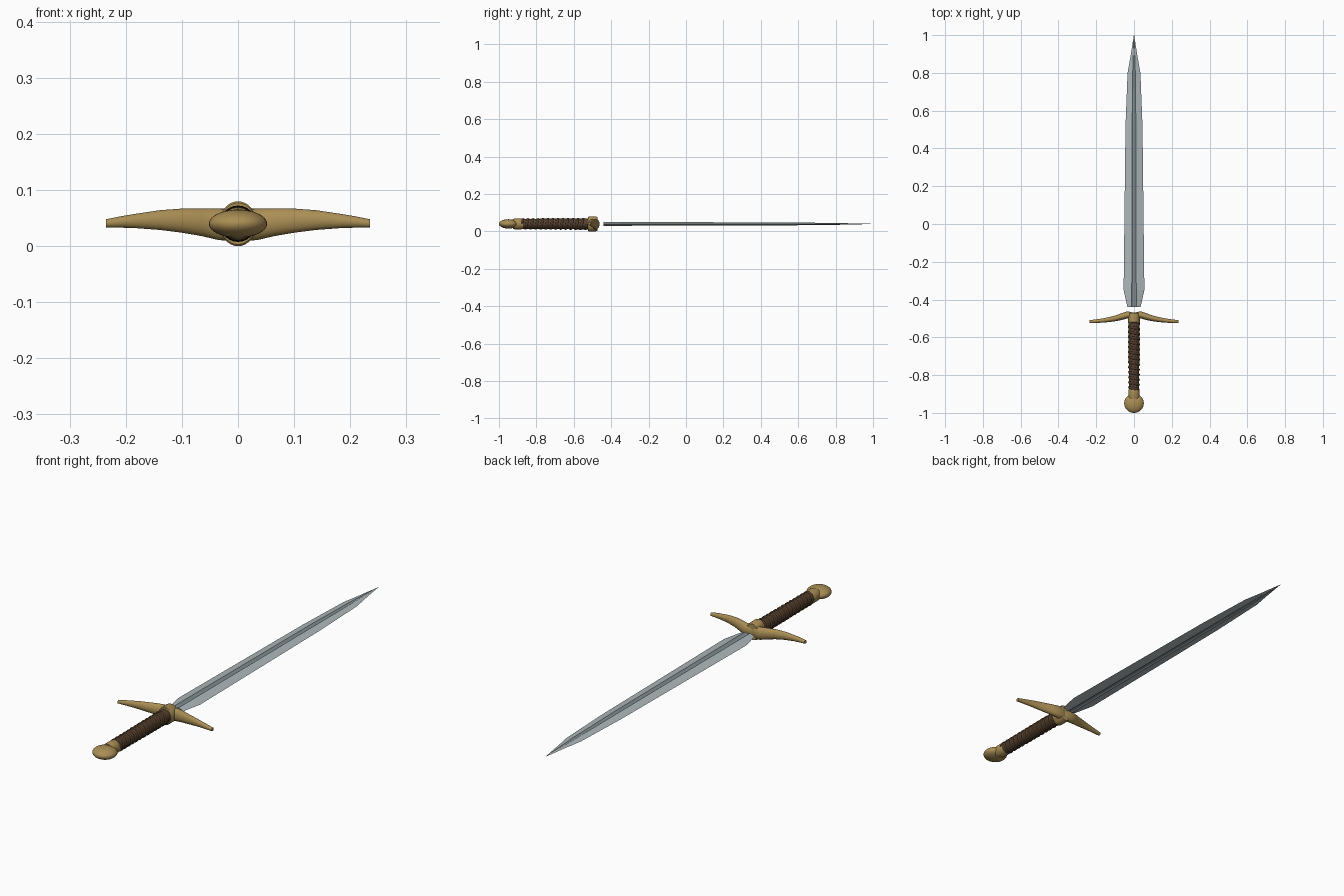
import bpy, bmesh, math
from mathutils import Vector

if "Cube" in bpy.data.objects:
    bpy.data.objects.remove(bpy.data.objects["Cube"])

ZC = 0.04  # height of the sword's long axis


def material(name, rgb):
    m = bpy.data.materials.new(name)
    m.diffuse_color = (*rgb, 1)
    m.use_nodes = True
    m.node_tree.nodes["Principled BSDF"].inputs["Base Color"].default_value = m.diffuse_color
    return m


BRASS = material("brass", (0.40, 0.27, 0.09))
LEATHER = material("leather", (0.10, 0.055, 0.03))
CORD = material("cord", (0.07, 0.04, 0.02))
STEEL = material("steel", (0.42, 0.47, 0.49))
DARK_STEEL = material("dark_steel", (0.22, 0.26, 0.28))


def loft(name, rings, mats, smooth=40):
    """Skin a list of equal-length point rings and cap both ends."""
    bm = bmesh.new()
    loops = [[bm.verts.new(p) for p in r] for r in rings]
    n = len(loops[0])
    for a, b in zip(loops, loops[1:]):
        for i in range(n):
            j = (i + 1) % n
            f = bm.faces.new((a[i], a[j], b[j], b[i]))
            f.material_index = mats[1][i] if isinstance(mats, tuple) else 0
    bm.faces.new(loops[0])
    bm.faces.new(loops[-1])
    bmesh.ops.remove_doubles(bm, verts=bm.verts, dist=1e-5)
    bmesh.ops.recalc_face_normals(bm, faces=bm.faces)
    me = bpy.data.meshes.new(name)
    bm.to_mesh(me)
    bm.free()
    for m in (mats[0] if isinstance(mats, tuple) else [mats]):
        me.materials.append(m)
    ob = bpy.data.objects.new(name, me)
    bpy.context.collection.objects.link(ob)
    if smooth:
        bpy.ops.object.select_all(action='DESELECT')
        ob.select_set(True)
        bpy.context.view_layer.objects.active = ob
        bpy.ops.object.shade_smooth_by_angle(angle=math.radians(smooth))
    return ob


def turned(name, profile, mat, n=32):
    """Elliptical rings along y; profile rows are (y, x radius, z radius)."""
    rings = []
    for y, rx, rz in profile:
        rings.append([(rx * math.cos(2 * math.pi * i / n), y,
                       ZC + rz * math.sin(2 * math.pi * i / n)) for i in range(n)])
    return loft(name, rings, mat)


# Blade: flat bevels with a sunken fuller on both faces
rings = []
for y, w, t, f in [(-0.44, 0.035, 0.010, 0.012), (-0.35, 0.055, 0.010, 0.012),
                   (0.52, 0.045, 0.008, 0.010), (0.80, 0.034, 0.005, 0.007),
                   (0.89, 0.018, 0.003, 0.004), (1.0, 0.0008, 0.0005, 0.0003)]:
    half = [(w, 0), (f, t), (f * 0.5, t * 0.6), (-f * 0.5, t * 0.6), (-f, t)]
    section = half + [(-x, -z) for x, z in half]
    rings.append([(x, y, ZC + z) for x, z in section])
loft("blade", rings, ([STEEL, DARK_STEEL], [0, 1, 1, 1, 0] * 2), smooth=0)

# Guard block
turned("guard_block", [(-0.523, 0.031, 0.037), (-0.520, 0.033, 0.040),
                       (-0.482, 0.033, 0.040), (-0.472, 0.031, 0.036)], BRASS)

# Guard arms: tapered ovals sweeping back towards the grip
for side, name in ((1, "guard_arm_right"), (-1, "guard_arm_left")):
    rings = []
    for x, y0, y1, z0, z1 in [(0.0, -0.505, -0.470, 0.008, 0.066),
                              (0.035, -0.500, -0.462, 0.011, 0.067),
                              (0.065, -0.508, -0.472, 0.018, 0.0675),
                              (0.10, -0.515, -0.485, 0.024, 0.067),
                              (0.14, -0.520, -0.495, 0.029, 0.064),
                              (0.18, -0.523, -0.502, 0.032, 0.058),
                              (0.21, -0.525, -0.506, 0.033, 0.053),
                              (0.235, -0.525, -0.509, 0.033, 0.048)]:
        rings.append([(side * x,
                       (y0 + y1) / 2 + (y1 - y0) / 2 * math.cos(math.tau * i / 24),
                       (z0 + z1) / 2 + (z1 - z0) / 2 * math.sin(math.tau * i / 24))
                      for i in range(24)])
    loft(name, rings, BRASS)

# Grip core
turned("grip", [(-0.885, 0.027, 0.027), (-0.70, 0.028, 0.028),
                (-0.51, 0.029, 0.029)], LEATHER)

# Grip wrap: one cord wound along the core
turns, steps = 13, 24
rings = []
for k in range(turns * steps + 1):
    a = math.tau * k / steps
    u = k / (turns * steps)
    out = Vector((math.cos(a), 0, math.sin(a)))
    centre = Vector((0, -0.878 + 0.348 * u, ZC)) + out * (0.027 + 0.002 * u)
    rings.append([centre + out * (0.0035 * math.cos(math.tau * i / 8))
                  + Vector((0, 0.007 * math.sin(math.tau * i / 8), 0)) for i in range(8)])
loft("grip_wrap", rings, CORD, smooth=60)

# Pommel collar and flattened round pommel
turned("pommel_collar", [(-0.925, 0.027, 0.026), (-0.915, 0.030, 0.029),
                         (-0.880, 0.029, 0.029), (-0.872, 0.027, 0.027)], BRASS)
turned("pommel", [(-0.949 - 0.051 * math.cos(math.pi * i / 16),
                   0.052 * math.sin(math.pi * i / 16),
                   0.025 * math.sin(math.pi * i / 16)) for i in range(1, 16)]
       and [(-0.949 - 0.051 * math.cos(math.pi * (i + 0.02) / 16.04),
             0.052 * math.sin(math.pi * (i + 0.02) / 16.04),
             0.025 * math.sin(math.pi * (i + 0.02) / 16.04)) for i in range(17)], BRASS)
